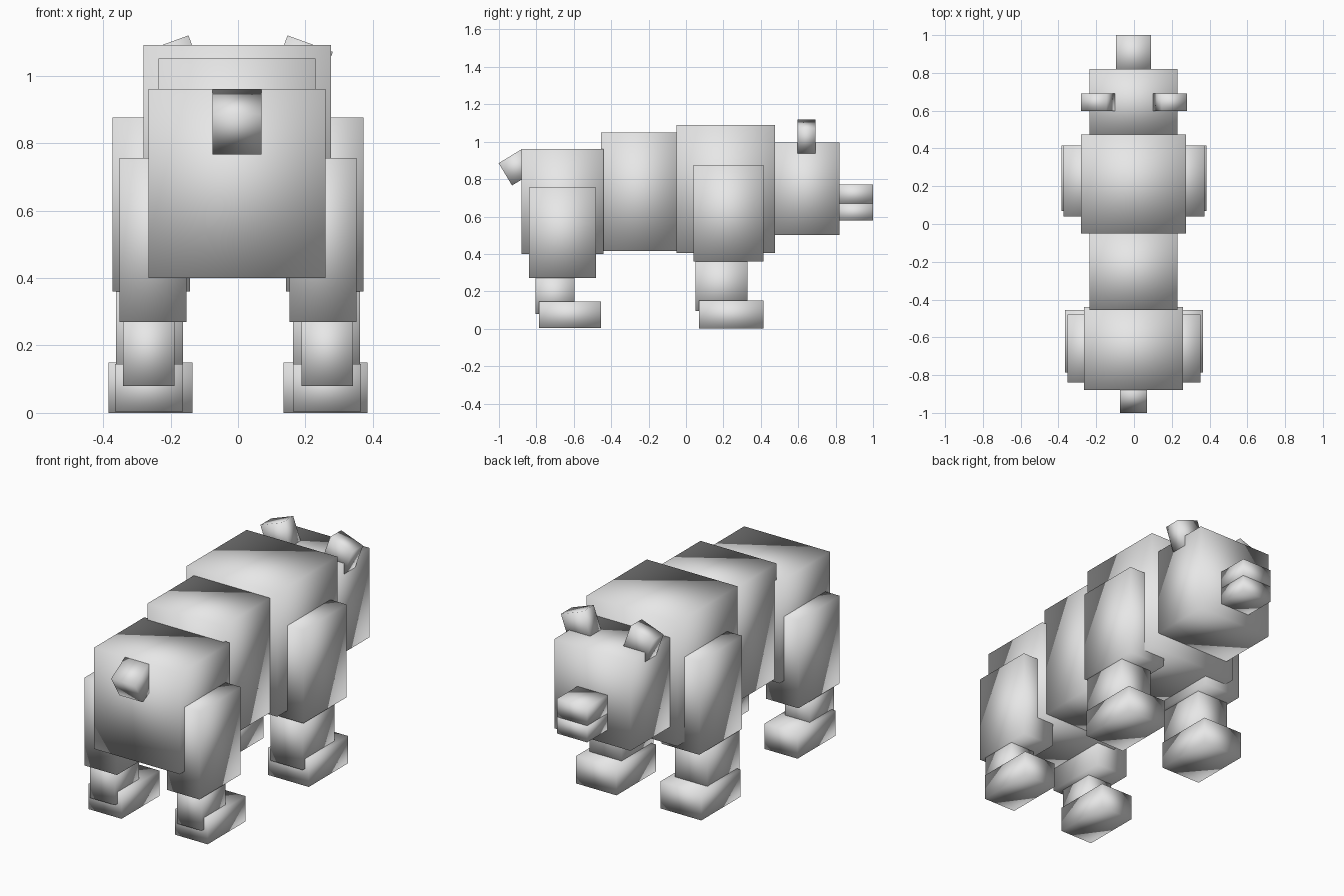
import bpy
import math
from mathutils import Matrix, Vector

if "Cube" in bpy.data.objects:
    bpy.data.objects.remove(bpy.data.objects["Cube"])

fur = bpy.data.materials.new("light grey")
fur.diffuse_color = (0.8, 0.8, 0.8, 1)
fur.use_nodes = True
fur.node_tree.nodes["Principled BSDF"].inputs["Base Color"].default_value = fur.diffuse_color


def block(name, x, y, z, axis=None, angle=0):
    """Softly shaded box spanning three ranges, optionally tilted about its centre."""
    bpy.ops.mesh.primitive_cube_add(size=1)
    obj = bpy.context.object
    obj.name = name
    centre = Vector([(r[0] + r[1]) / 2 for r in (x, y, z)])
    size = [r[1] - r[0] for r in (x, y, z)]
    mat = Matrix.Translation(centre)
    if axis:
        mat = mat @ Matrix.Rotation(math.radians(angle), 4, axis)
    obj.data.transform(mat @ Matrix.Diagonal((*size, 1)))
    obj.data.materials.append(fur)
    for p in obj.data.polygons:
        p.use_smooth = True
    return obj


def pair(name, x, y, z, axis=None, angle=0):
    """Right block and its mirror image on the left."""
    block("right_" + name, x, y, z, axis, angle)
    block("left_" + name, (-x[1], -x[0]), y, z, axis, -angle)


# Body segments from back to front
block("rump", (-0.265, 0.26), (-0.88, -0.44), (0.40, 0.96))
block("belly", (-0.235, 0.23), (-0.455, -0.04), (0.415, 1.05))
block("chest", (-0.28, 0.275), (-0.05, 0.475), (0.405, 1.09))
block("head", (-0.235, 0.23), (0.465, 0.82), (0.50, 0.995))

# Muzzle and tail
block("snout", (-0.095, 0.09), (0.80, 1.0), (0.67, 0.77))
block("jaw", (-0.095, 0.09), (0.80, 1.0), (0.578, 0.67))
block("tail", (-0.075, 0.07), (-0.976, -0.834), (0.793, 0.932), 'X', 31)

# Ears tilted outwards
pair("ear", (0.118, 0.261), (0.597, 0.692), (0.956, 1.099), 'Y', 20)

# Front legs
pair("front_upper_leg", (0.142, 0.372), (0.04, 0.415), (0.36, 0.875))
pair("front_lower_leg", (0.163, 0.361), (0.05, 0.33), (0.095, 0.38))
pair("front_foot", (0.135, 0.384), (0.07, 0.415), (0.0, 0.15))

# Hind legs
pair("hind_upper_leg", (0.153, 0.352), (-0.84, -0.48), (0.27, 0.755))
pair("hind_lower_leg", (0.189, 0.341), (-0.805, -0.595), (0.08, 0.29))
pair("hind_foot", (0.163, 0.364), (-0.785, -0.455), (0.004, 0.145))
